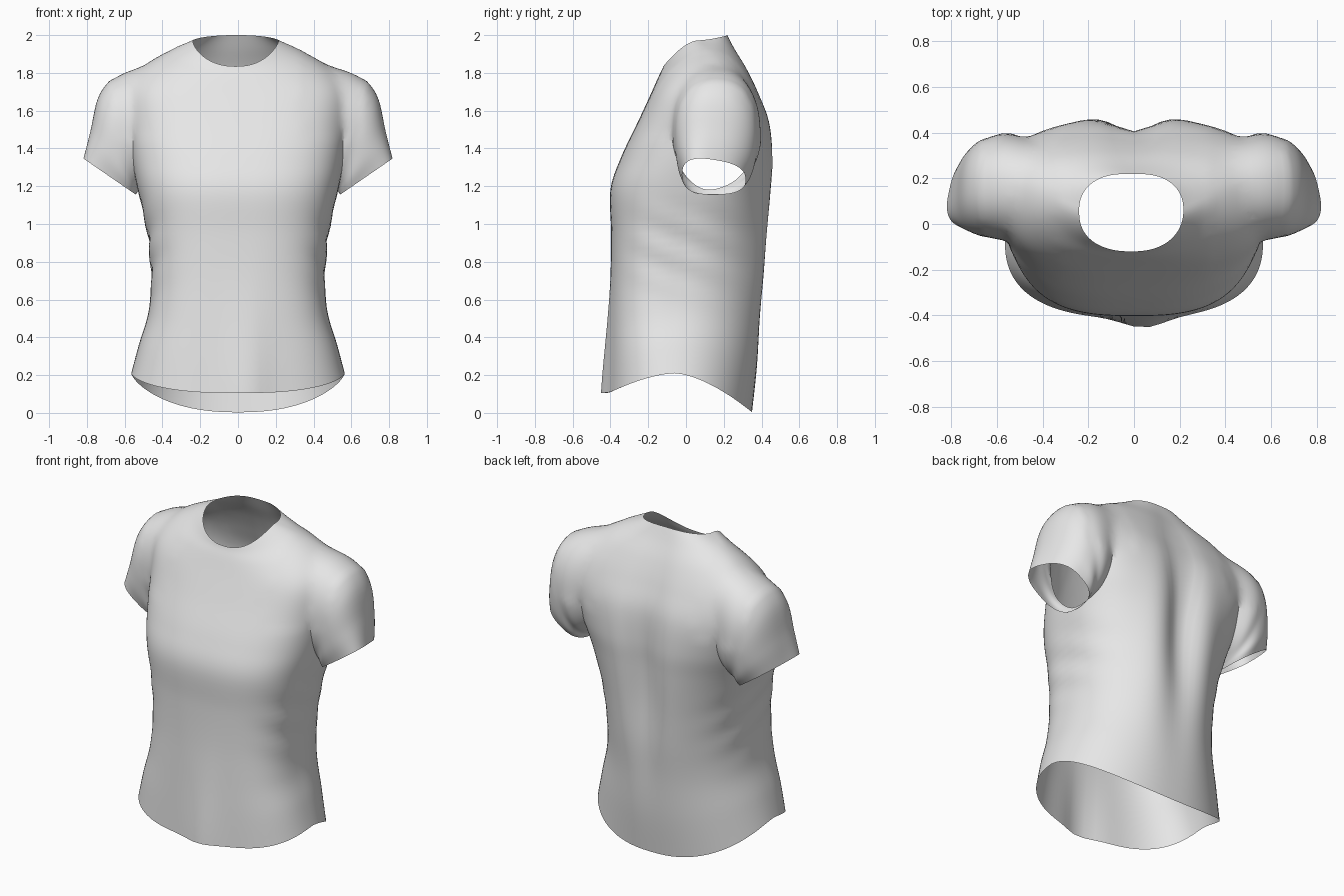
import bpy, bmesh, math
from mathutils import Vector

if "Cube" in bpy.data.objects:
    bpy.data.objects.remove(bpy.data.objects["Cube"])

fabric = bpy.data.materials.new("light grey fabric")
fabric.diffuse_color = (0.8, 0.8, 0.8, 1)
fabric.use_nodes = True
fabric.node_tree.nodes["Principled BSDF"].inputs["Base Color"].default_value = fabric.diffuse_color
cap_mat = bpy.data.materials.new("temporary cap")
N = 96


def bell(v, centre, width):
    return math.exp(-((v - centre) / width) ** 2)


def spline(rows, steps):
    """Catmull-Rom interpolation through rows of numbers."""
    rows = [Vector(r) for r in rows]
    out = []
    for i in range(len(rows) - 1):
        b, c = rows[i], rows[i + 1]
        a = rows[i - 1] if i else b * 2 - c
        d = rows[i + 2] if i + 2 < len(rows) else c * 2 - b
        for k in range(steps):
            t = k / steps
            out.append(0.5 * (2 * b + (c - a) * t + (2 * a - 5 * b + 4 * c - d) * t * t
                              + (3 * b - a - 3 * c + d) * t ** 3))
    return out + [rows[-1]]


def power(v, e):
    return math.copysign(abs(v) ** e, v)


def loft(name, rings):
    """Closed tube through rings; the end caps get material 1 for later removal."""
    bm = bmesh.new()
    loops = [[bm.verts.new(p) for p in ring] for ring in rings]
    n = len(loops[0])
    for a, b in zip(loops, loops[1:]):
        for i in range(n):
            j = (i + 1) % n
            bm.faces.new((a[i], a[j], b[j], b[i]))
    for ring in (loops[0], loops[-1]):
        mid = bm.verts.new(sum((v.co for v in ring), Vector()) / n)
        for i in range(n):
            bm.faces.new((ring[i], ring[(i + 1) % n], mid)).material_index = 1
    bmesh.ops.recalc_face_normals(bm, faces=bm.faces)
    mesh = bpy.data.meshes.new(name)
    bm.to_mesh(mesh)
    bm.free()
    mesh.materials.append(fabric)
    mesh.materials.append(cap_mat)
    obj = bpy.data.objects.new(name, mesh)
    bpy.context.collection.objects.link(obj)
    return obj


# torso: half width, front y, back y, side y, front z, side z, back z, front and back squareness
body = [
    (.565, -.41, .35, -.06, .105, .21, .003, 2.6, 2.3),
    (.525, -.405, .38, -.06, .30, .36, .25, 2.7, 2.2),
    (.475, -.40, .402, -.05, .50, .53, .50, 2.8, 2.15),
    (.46, -.395, .425, -.03, .72, .72, .72, 2.8, 2.15),
    (.48, -.395, .44, 0, .95, .95, .95, 2.8, 2.2),
    (.53, -.40, .455, .05, 1.18, 1.18, 1.18, 2.8, 2.3),
    (.565, -.345, .46, .10, 1.35, 1.35, 1.35, 2.8, 2.6),
    (.585, -.255, .44, .15, 1.54, 1.54, 1.54, 3, 3),
    (.58, -.19, .385, .15, 1.68, 1.735, 1.69, 3, 3),
    (.47, -.15, .325, .13, 1.77, 1.855, 1.82, 2.6, 2.7),
    (.33, -.128, .265, .10, 1.815, 1.928, 1.925, 2.3, 2.3),
    (.228, -.12, .225, .06, 1.835, 1.972, 2.0, 2.3, 2.3),
]
rings = []
for hw, yf, yb, yc, zf, zs, zb, nf, nb in spline(body, 6):
    ring = []
    for i in range(N):
        a = math.tau * i / N
        s, c = math.sin(a), math.cos(a)
        e = 2 / (nb if s > 0 else nf)
        u, v = power(c, e), power(s, e)
        x = hw * u
        y = yc + (v * (yb - yc) if s > 0 else v * (yc - yf))
        z = zs + ((zb if s > 0 else zf) - zs) * abs(v) ** 1.6
        if s > 0:    # spine valley between two long back folds
            y += 0.012 * bell(abs(x), .2, .1) * bell(z, 1.0, .5)
            y -= 0.065 * bell(x, 0, .10) * bell(z, 1.15, .55) * v
        else:        # soft pleat toward the front hem
            y -= 0.045 * bell(x, .04, .12) * bell(z, 0, .5) * abs(v)
        # gathered wrinkles at the waist sides
        x += 0.006 * math.sin(z * 33 + y * 14) * bell(z, .88, .2) * power(u, 5)
        x -= 0.015 * bell(z, 1.9, .15)
        ring.append((x, y, z))
    rings.append(ring)
shirt = loft("shirt", rings)

# sleeves: upper x z, lower x z, front y, back y, backward droop, roundness
arm = [
    (.40, 1.85, .44, 1.24, -.06, .36, 0, .9),
    (.61, 1.805, .50, 1.205, -.075, .40, 0, .9),
    (.735, 1.70, .525, 1.18, -.06, .38, .04, .9),
    (.795, 1.51, .535, 1.165, -.045, .355, .12, .85),
    (.845, 1.365, .54, 1.155, -.02, .315, .24, .75),
]
for side, name in ((-1, "left_sleeve"), (1, "right_sleeve")):
    rings = []
    for tx, tz, bx, bz, yf, yb, droop, e in spline(arm, 6):
        ring = []
        for i in range(64):
            a = math.tau * i / 64
            u, v = power(math.cos(a), e), power(math.sin(a), e)
            k = (u + 1) / 2 * (1 - droop * (v + 1) / 2)
            ring.append((side * (bx + (tx - bx) * k), (yf + yb) / 2 + v * (yb - yf) / 2,
                         bz + (tz - bz) * k))
        rings.append(ring)
    sleeve = loft(name, rings)
    sleeve.hide_render = True
    mod = shirt.modifiers.new(name, 'BOOLEAN')
    mod.operation = 'UNION'
    mod.solver = 'EXACT'
    mod.object = sleeve

# fuse into one skin, then open the neck, hem and cuffs
dg = bpy.context.evaluated_depsgraph_get()
fused = bpy.data.meshes.new_from_object(shirt.evaluated_get(dg))
shirt.modifiers.clear()
shirt.data = fused
for o in list(bpy.data.objects):
    if o != shirt:
        bpy.data.objects.remove(o)
bm = bmesh.new()
bm.from_mesh(fused)
bmesh.ops.delete(bm, geom=[f for f in bm.faces if f.material_index == 1], context='FACES')
bmesh.ops.remove_doubles(bm, verts=bm.verts, dist=0.002)
# relax the shoulder seams
seam = [v for v in bm.verts if .34 < abs(v.co.x) < .66 and v.co.z > 1.45 and not v.is_boundary]
for _ in range(14):
    bmesh.ops.smooth_vert(bm, verts=seam, factor=0.5,
                          use_axis_x=True, use_axis_y=True, use_axis_z=True)
bm.to_mesh(fused)
bm.free()
while len(fused.materials) > 1:
    fused.materials.pop(index=len(fused.materials) - 1)
bpy.data.materials.remove(cap_mat)

bpy.context.view_layer.objects.active = shirt
shirt.select_set(True)
bpy.ops.object.shade_smooth_by_angle(angle=math.radians(50))
